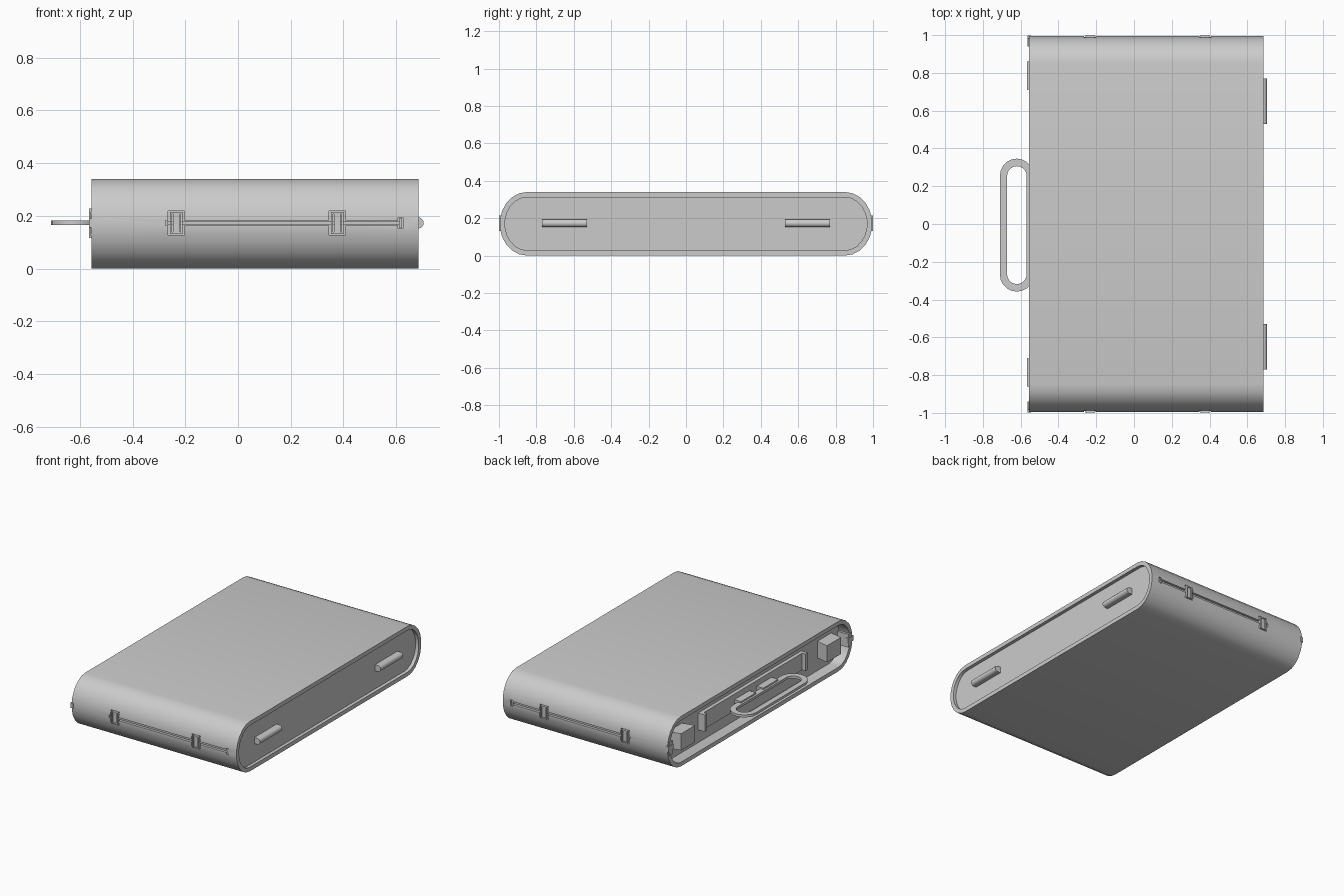
import bpy, bmesh, math
from mathutils import Matrix, Vector

if "Cube" in bpy.data.objects:
    bpy.data.objects.remove(bpy.data.objects["Cube"])

grey = bpy.data.materials.new("plain grey")
grey.use_nodes = True
grey.diffuse_color = (0.6, 0.6, 0.6, 1)
grey.node_tree.nodes["Principled BSDF"].inputs["Base Color"].default_value = (0.6, 0.6, 0.6, 1)
MID = 0.17


def finish(name, bm, smooth=True):
    bmesh.ops.recalc_face_normals(bm, faces=bm.faces)
    mesh = bpy.data.meshes.new(name)
    bm.to_mesh(mesh)
    bm.free()
    mesh.materials.append(grey)
    ob = bpy.data.objects.new(name, mesh)
    bpy.context.collection.objects.link(ob)
    if smooth:
        smooth_by_angle(ob)
    return ob


def smooth_by_angle(ob):
    bpy.ops.object.select_all(action='DESELECT')
    ob.select_set(True)
    bpy.context.view_layer.objects.active = ob
    bpy.ops.object.shade_smooth_by_angle(angle=math.radians(32))


def add_box(bm, x, y, z):
    """Add a box from three (low, high) ranges."""
    lo, hi = zip(x, y, z)
    centre = [(a + b) / 2 for a, b in zip(lo, hi)]
    size = [abs(b - a) for a, b in zip(lo, hi)]
    m = Matrix.Translation(centre) @ Matrix.Diagonal((*size, 1))
    return bmesh.ops.create_cube(bm, size=1, matrix=m)["verts"]


def box(name, x, y, z):
    bm = bmesh.new()
    add_box(bm, x, y, z)
    return finish(name, bm, False)


def stadium(half_long, half_short, straight, steps):
    """Closed outline with rounded ends along the first axis."""
    pts = []
    for side in (1, -1):
        for i in range(steps + 1):
            a = math.pi * (i / steps - 0.5)
            pts.append((side * (straight + (half_long - straight) * math.cos(a)),
                        side * half_short * math.sin(a)))
    return pts


def loft(bm, rings, closed=False):
    """Skin a list of point rings, capping the ends unless closed."""
    loops = [[bm.verts.new(p) for p in ring] for ring in rings]
    pairs = list(zip(loops, loops[1:] + loops[:1] if closed else loops[1:]))
    for a, b in pairs:
        n = len(a)
        for i in range(n):
            j = (i + 1) % n
            bm.faces.new((a[i], a[j], b[j], b[i]))
    if not closed:
        bm.faces.new(loops[0])
        bm.faces.new(loops[-1])


# Case shell, with a deep recess on the handle side and a shallow one on the foot side
outer = stadium(0.996, 0.17, 0.85, 11)
inner = stadium(0.968, 0.142, 0.85, 11)
sections = [(-0.48, inner), (-0.557, inner), (-0.557, outer),
            (0.685, outer), (0.685, inner), (0.662, inner)]
bm = bmesh.new()
loft(bm, [[(x, y, MID + z) for y, z in ring] for x, ring in sections])
case = finish("case", bm, False)

# Grooves for the rails and latches, cut into both rounded sides
LATCHES = (-0.234, 0.377)
bm = bmesh.new()
for s in (-1, 1):
    depth = sorted((s * 0.972, s * 1.05))
    add_box(bm, (-0.275, 0.615), depth, (0.163, 0.183))
    add_box(bm, (0.608, 0.626), depth, (0.151, 0.193))
    for x in LATCHES:
        add_box(bm, (x - 0.031, x + 0.031), depth, (0.127, 0.219))
cutter = finish("groove_cutter", bm, False)
cutter.hide_render = True
cut = case.modifiers.new("grooves", 'BOOLEAN')
cut.object = cutter
cut.solver = 'EXACT'
cut.use_self = True
bpy.context.view_layer.objects.active = case
bpy.ops.object.modifier_apply(modifier=cut.name)
bpy.data.objects.remove(cutter)
smooth_by_angle(case)

# Rails and latches in the grooves
for s, side in ((-1, "front"), (1, "back")):
    def span(a, b):
        return sorted((s * a, s * b))
    box(side + "_rail", (-0.27, 0.62), span(0.96, 0.985), (0.168, 0.178))
    box(side + "_rail_end", (0.612, 0.622), span(0.96, 0.991), (0.155, 0.189))
    for i, x in enumerate(LATCHES, 1):
        bm = bmesh.new()
        add_box(bm, (x - 0.013, x + 0.013), span(0.96, 0.993), (0.135, 0.211))
        for e in (-1, 1):
            add_box(bm, (x + e * 0.016, x + e * 0.024), span(0.96, 1.0), (0.131, 0.215))
            add_box(bm, (x - 0.024, x + 0.024), span(0.96, 0.997),
                    sorted((MID + 0.003 + e * 0.034, MID + 0.003 + e * 0.042)))
        finish(f"{side}_latch_{i}", bm, False)

# Rounded feet on the left panel
for s, side in ((-1, "front"), (1, "back")):
    bm = bmesh.new()
    m = Matrix.Translation((0.684, s * 0.65, 0.173)) @ Matrix.Rotation(math.pi / 2, 4, 'X')
    bmesh.ops.create_cone(bm, cap_ends=True, segments=20, radius1=0.021, radius2=0.021,
                          depth=0.24, matrix=m)
    add_box(bm, (0.655, 0.684), (s * 0.65 - 0.12, s * 0.65 + 0.12), (0.152, 0.194))
    finish(side + "_foot", bm)

# Handle: flat ring with rounded ends
def handle_ring(half_long, half_short, z):
    straight = half_long - half_short
    return [(-0.62 + b, a - 0.006, z) for a, b in stadium(half_long, half_short, straight, 10)]


LOW, HIGH = 0.165, 0.182
bm = bmesh.new()
loft(bm, [handle_ring(0.352, 0.09, LOW), handle_ring(0.352, 0.09, HIGH),
          handle_ring(0.312, 0.052, HIGH), handle_ring(0.312, 0.052, LOW)], closed=True)
finish("handle", bm)

# Handle mount, with end posts and two clamps around the ring
box("mount_plate", (-0.505, -0.47), (-0.55, 0.55), (0.115, 0.23))
for s, side in ((-1, "front"), (1, "back")):
    box(side + "_mount_post", (-0.53, -0.47), sorted((s * 0.53, s * 0.555)), (0.115, 0.23))
    box(side + "_handle_clamp", (-0.555, -0.48), sorted((s * 0.04, s * 0.2)), (0.155, 0.192))

# Corner blocks with a slanted inner edge, and end catches
for s, side in ((-1, "front"), (1, "back")):
    bm = bmesh.new()
    verts = add_box(bm, (-0.566, -0.475), sorted((s * 0.71, s * 0.86)), (0.115, 0.228))
    for v in verts:
        if v.co.x > -0.5:
            v.co.y += s * 0.02
    finish(side + "_corner_block", bm, False)
    bm = bmesh.new()
    add_box(bm, (-0.562, -0.475), sorted((s * 0.945, s * 0.985)), (0.125, 0.215))
    add_box(bm, (-0.565, -0.545), sorted((s * 0.94, s * 0.997)), (0.155, 0.19))
    finish(side + "_end_catch", bm, False)
